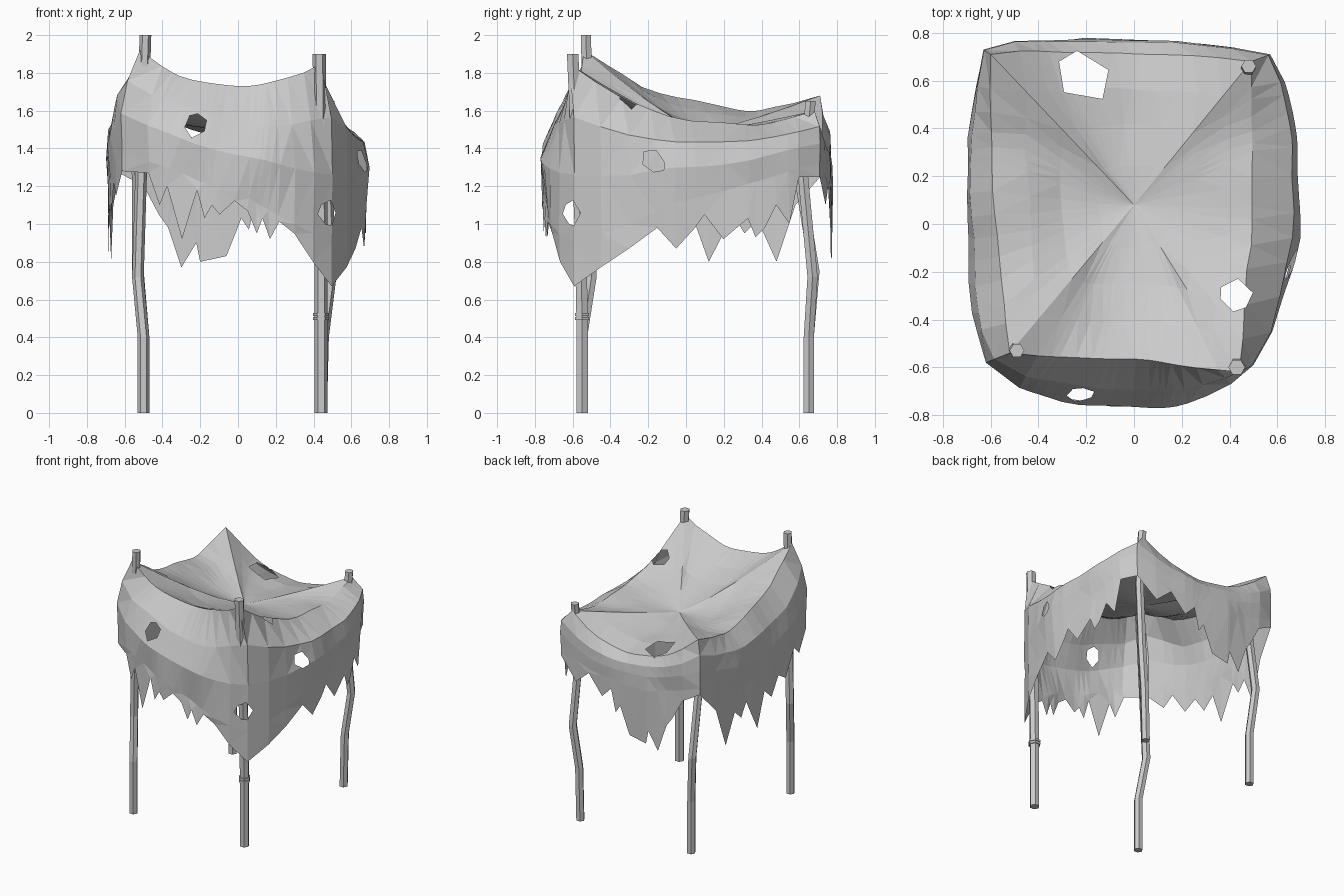
import bpy, bmesh, math, random
from mathutils import Vector, noise

random.seed(4)
cube = bpy.data.objects.get("Cube")
if cube:
    bpy.data.objects.remove(cube)

grey = bpy.data.materials.new("weathered grey")
grey.use_nodes = True
tone = (0.6, 0.6, 0.6, 1)
grey.diffuse_color = tone
grey.node_tree.nodes["Principled BSDF"].inputs["Base Color"].default_value = tone


def finish(bm, name):
    mesh = bpy.data.meshes.new(name)
    bm.to_mesh(mesh)
    bm.free()
    mesh.materials.append(grey)
    obj = bpy.data.objects.new(name, mesh)
    bpy.context.collection.objects.link(obj)


def pole(name, path, radius=0.031, sides=6):
    """Sweep a hexagon along a bent path."""
    bm = bmesh.new()
    rings = []
    for p in path:
        ring = []
        for k in range(sides):
            a = math.tau * k / sides
            ring.append(bm.verts.new(Vector(p) + radius * Vector((math.cos(a), math.sin(a), 0))))
        rings.append(ring)
    for low, high in zip(rings, rings[1:]):
        for k in range(sides):
            n = (k + 1) % sides
            bm.faces.new((low[k], low[n], high[n], high[k]))
    bm.faces.new(rings[0][::-1])
    bm.faces.new(rings[-1])
    finish(bm, name)


# Four crooked poles
pole("front_right_pole", [(-.5, -.55, 0), (-.5, -.55, .4), (-.53, -.5, .72), (-.49, -.53, 2)])
pole("front_left_pole", [(.44, -.55, 0), (.44, -.55, .5), (.44, -.56, 1), (.43, -.6, 1.9)], 0.035)
pole("back_left_pole", [(.44, .65, 0), (.45, .65, .4), (.49, .67, .72), (.47, .62, 1.25), (.48, .66, 1.65)])
pole("back_right_pole", [(-.5, .65, 0), (-.5, .65, .4), (-.53, .68, .75), (-.53, .6, 1.25), (-.58, .67, 1.62)])
for z in (.5, .52):
    pole("pole_binding", [(.44, -.55, z - .008), (.44, -.55, z + .008)], 0.043)

# Cloth corners: rim point, widest plan point, height of the lower band
corners = [
    (Vector((-.52, -.54, 1.92)), Vector((-.62, -.58, 0)), 1.38),
    (Vector((.44, -.62, 1.85)), Vector((.5, -.59, 0)), .9),
    (Vector((.49, .68, 1.6)), Vector((.57, .71, 0)), 1.32),
    (Vector((-.6, .71, 1.68)), Vector((-.63, .73, 0)), 1.32),
]
# Each side: outward direction, bow, puff, rim sag, band sag, torn hem as (position, height)
sides = [
    (Vector((0, -1, 0)), .19, .65, .16, -.03,
     [(-.62, 1.28), (-.48, 1.27), (-.42, 1.1), (-.38, 1.2), (-.3, .92), (-.22, 1.18), (-.18, 1.03),
      (-.14, 1.1), (-.1, 1.05), (-.02, 1.2), (.05, 1.07), (.1, .95), (.13, 1.03), (.17, .92),
      (.22, 1.05), (.3, .95), (.4, .8)]),
    (Vector((1, 0, 0)), .155, .9, .18, -.02,
     [(-.59, .67), (-.45, .77), (-.3, .87), (-.15, .98), (-.05, .87), (.05, .98), (.1, 1.05), (.2, .92),
      (.33, 1.03), (.37, .93), (.42, .98), (.48, 1.1), (.55, 1), (.6, 1.25)]),
    (Vector((0, 1, 0)), .055, .9, .21, .12,
     [(.57, 1.25), (.42, 1.1), (.3, 1.2), (.18, 1.06), (.1, 1.14), (.06, .97), (.02, 1.03), (-.06, .83),
      (-.2, .8), (-.22, .9), (-.3, .77), (-.37, .98), (-.42, 1.05), (-.5, 1.2)]),
    (Vector((-1, 0, 0)), .07, .9, .17, .16,
     [(.73, 1.27), (.58, 1.1), (.48, .8), (.38, 1.02), (.31, .95), (.25, 1.05), (.12, .8), (.03, 1.05),
      (-.06, .97), (-.15, 1.1), (-.25, 1.04), (-.37, 1.22), (-.45, 1.15)]),
]
centre = Vector((0, .08, 1.49))


def column(i, pos, hem):
    """One strip of points from near the middle, over the rim, to the torn hem."""
    out, bow, puff, sag, band_sag, _ = sides[i]
    (r0, o0, b0), (r1, o1, b1) = corners[i], corners[(i + 1) % 4]
    axis = 0 if out.x == 0 else 1
    t = (pos - o0[axis]) / (o1[axis] - o0[axis])
    hump = max(0, 4 * t * (1 - t))
    rim = r0.lerp(r1, t) - Vector((0, 0, sag * hump)) + out * (puff - .65) * .12 * hump
    wide = o0.lerp(o1, t) + out * bow * hump ** .75
    band = b0 + (b1 - b0) * t - band_sag * hump
    pts = []
    for s in (.25, .5, .75):
        p = centre.lerp(rim, s)
        p.z = centre.z + (rim.z - centre.z) * s ** 1.25
        pts.append(p)
    pts.append(rim)
    for drop, spread in ((.3, puff), (.62, 1), (1, .93)):
        p = rim.lerp(wide, spread)
        p.z = rim.z + (band - rim.z) * drop
        pts.append(p)
    tip = rim.lerp(wide, .93)
    tip.z = min(hem, band - .03)
    # Broad folds, fading out at the corners
    for p in pts:
        p += noise.noise_vector(p * 3.5) * .028 * min(1, hump * 1.5)
    return pts + [tip]


def punch(bm, at, along, radius, count=6):
    """Tear an irregular polygon hole through the nearby cloth."""
    at, along = Vector(at), Vector(along).normalized()
    u = along.orthogonal().normalized()
    v = along.cross(u)
    planes = []
    for k in range(count):
        a = math.tau * (k + random.uniform(-.25, .25)) / count
        n = u * math.cos(a) + v * math.sin(a)
        planes.append((at + n * radius * random.uniform(.7, 1), n))
    for co, n in planes:
        near = [f for f in bm.faces if any((w.co - at).length < .32 for w in f.verts)]
        geom = set(near)
        for f in near:
            geom.update(f.edges)
            geom.update(f.verts)
        bmesh.ops.bisect_plane(bm, geom=list(geom), plane_co=co, plane_no=n)
    gone = [f for f in bm.faces
            if (f.calc_center_median() - at).length < .25
            and all((f.calc_center_median() - co).dot(n) < 0 for co, n in planes)]
    bmesh.ops.delete(bm, geom=gone, context='FACES')


# Draped, torn cloth
bm = bmesh.new()
columns = []
for i, side in enumerate(sides):
    for pos, hem in side[5]:
        columns.append([bm.verts.new(p) for p in column(i, pos, hem)])
middle = bm.verts.new(centre)
for a, b in zip(columns, columns[1:] + columns[:1]):
    bm.faces.new((middle, a[0], b[0]))
    for k in range(len(a) - 1):
        bm.faces.new((a[k], a[k + 1], b[k + 1], b[k]))
bmesh.ops.triangulate(bm, faces=bm.faces[:])
punch(bm, (-.22, -.69, 1.53), (0, 1, 0), .065)
punch(bm, (.66, -.17, 1.33), (1, 0, 0), .06)
punch(bm, (-.22, .62, 1.45), (0, 0, 1), .11, 5)
punch(bm, (.43, -.3, 1.66), (0, 0, 1), .07)
punch(bm, (.49, -.63, 1.06), (1, -1, 0), .07)
bmesh.ops.recalc_face_normals(bm, faces=bm.faces[:])
finish(bm, "torn_canopy_cloth")
